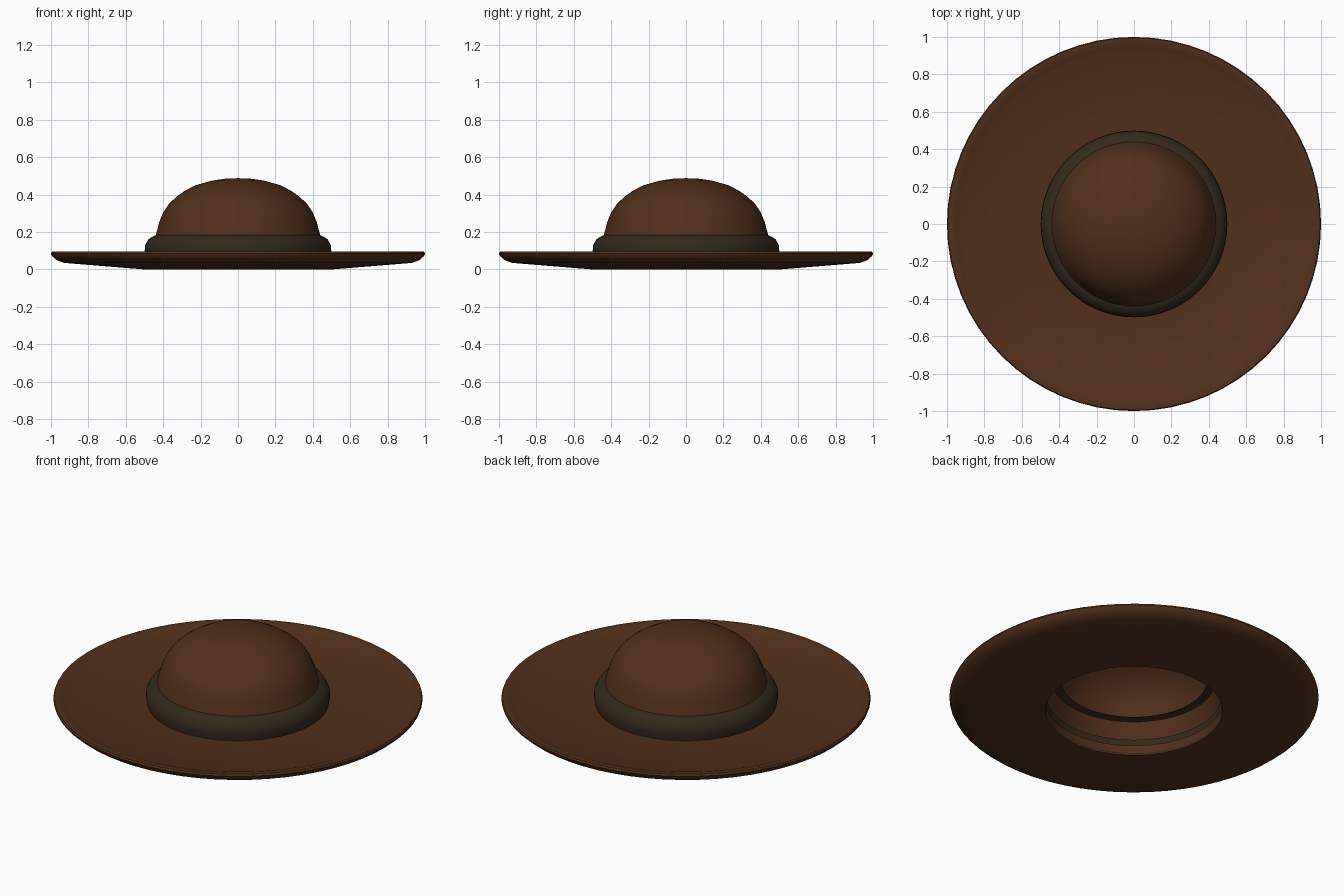
import bpy
import bmesh
import math

if "Cube" in bpy.data.objects:
    bpy.data.objects.remove(bpy.data.objects["Cube"])


def material(name, color):
    m = bpy.data.materials.new(name)
    m.diffuse_color = (*color, 1)
    m.use_nodes = True
    m.node_tree.nodes["Principled BSDF"].inputs["Base Color"].default_value = m.diffuse_color
    return m


def lathe(name, profile, mat, closed=False, steps=64):
    """Spin an (r, z) profile around the z axis."""
    bm = bmesh.new()
    verts = [bm.verts.new((r, 0, z)) for r, z in profile]
    pairs = list(zip(verts, verts[1:]))
    if closed:
        pairs.append((verts[-1], verts[0]))
    edges = [bm.edges.new(p) for p in pairs]
    bmesh.ops.spin(bm, geom=verts + edges, cent=(0, 0, 0), axis=(0, 0, 1),
                   angle=math.tau, steps=steps)
    bmesh.ops.remove_doubles(bm, verts=bm.verts, dist=1e-5)
    bmesh.ops.recalc_face_normals(bm, faces=bm.faces)
    mesh = bpy.data.meshes.new(name)
    bm.to_mesh(mesh)
    bm.free()
    obj = bpy.data.objects.new(name, mesh)
    bpy.context.collection.objects.link(obj)
    mesh.materials.append(mat)
    bpy.ops.object.select_all(action='DESELECT')
    obj.select_set(True)
    bpy.context.view_layer.objects.active = obj
    bpy.ops.object.shade_smooth_by_angle(angle=math.radians(40))
    return obj


felt = material("brown_felt", (0.085, 0.029, 0.011))
ribbon = material("dark_ribbon", (0.034, 0.022, 0.011))

# Brim: shallow dish with an upturned rounded rim and an open centre
lathe("brim", [(0.48, 0.0), (0.50, 0.0), (0.93, 0.035), (0.97, 0.05),
               (0.995, 0.072), (1.0, 0.085), (0.995, 0.096), (0.975, 0.097),
               (0.95, 0.09), (0.92, 0.078), (0.50, 0.06), (0.48, 0.06)],
      felt, closed=True)

# Crown: hollow dome, flaring at the bottom behind the band
lathe("crown", [(0.475, 0.09), (0.455, 0.14), (0.44, 0.18), (0.422, 0.25),
                (0.40, 0.305), (0.37, 0.35), (0.33, 0.388), (0.285, 0.42),
                (0.23, 0.449), (0.14, 0.475), (0.07, 0.485), (0.0, 0.488)],
      felt)

# Band: rounded ribbon around the crown, with a lip tucked inside it
lathe("hat_band", [(0.478, 0.005), (0.488, 0.05), (0.499, 0.10),
                   (0.496, 0.13), (0.48, 0.16), (0.462, 0.173),
                   (0.44, 0.184), (0.395, 0.19)],
      ribbon)
